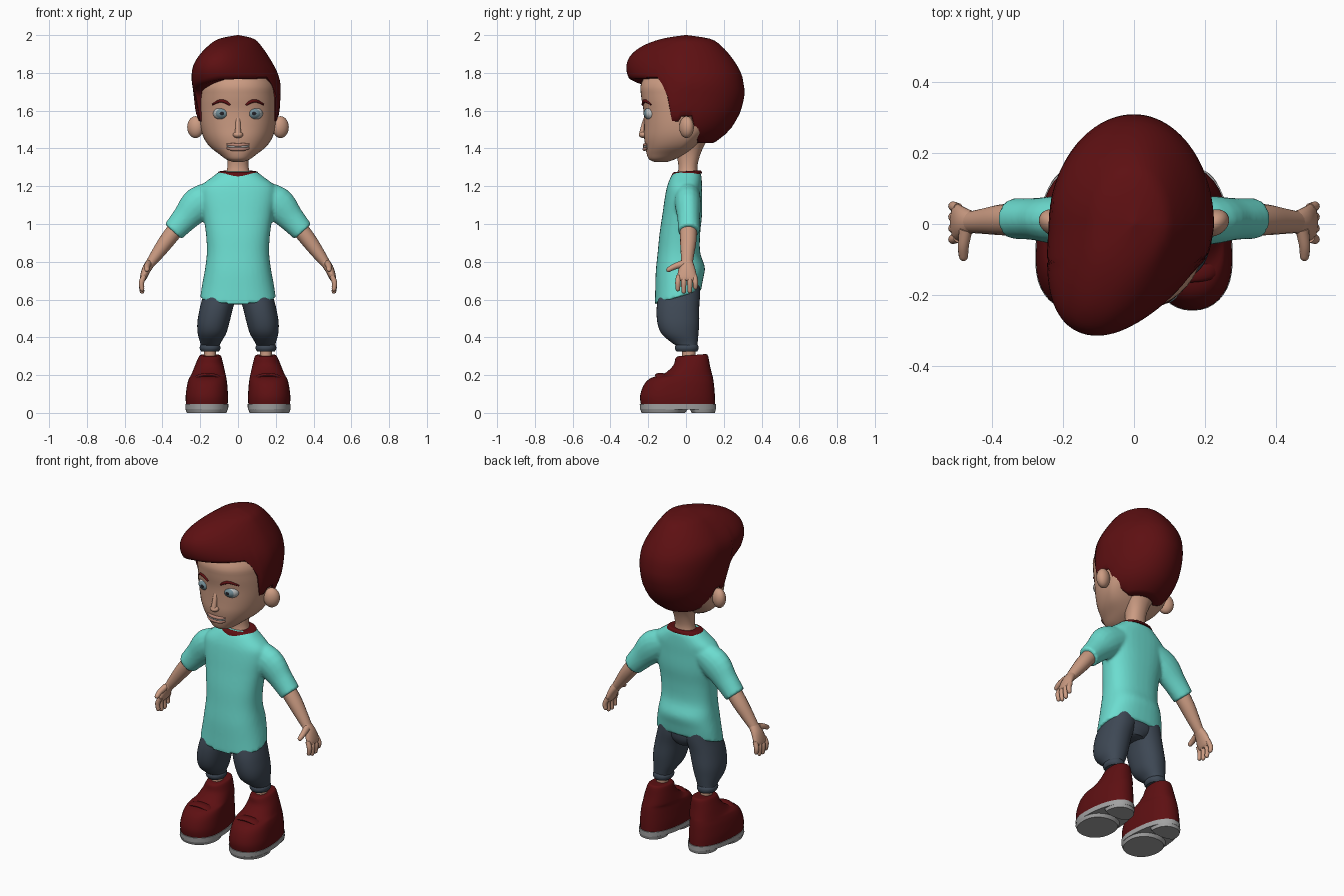
import bpy, bmesh, math
from mathutils import Vector, Matrix


def material(name, r, g, b):
    m = bpy.data.materials.new(name)
    m.diffuse_color = (r, g, b, 1)
    return m


SKIN = material("skin", .60, .33, .225)
RED = material("dark_red", .11, .005, .006)
TEAL = material("turquoise", .15, .72, .63)
NAVY = material("slate_blue", .048, .065, .09)
GREY = material("sole_grey", .36, .36, .36)
WHITE = material("eye_white", .50, .52, .52)
IRIS = material("iris", .17, .27, .31)
BLACK = material("pupil", .015, .015, .02)
LIP = material("lip", .47, .23, .17)


def finish(name, bm, mats):
    bmesh.ops.recalc_face_normals(bm, faces=bm.faces)
    me = bpy.data.meshes.new(name)
    bm.to_mesh(me)
    bm.free()
    for m in mats:
        me.materials.append(m)
    ob = bpy.data.objects.new(name, me)
    bpy.context.collection.objects.link(ob)
    bpy.ops.object.select_all(action='DESELECT')
    ob.select_set(True)
    bpy.context.view_layer.objects.active = ob
    bpy.ops.object.shade_smooth_by_angle(angle=math.radians(50))
    return ob


def skin_rings(name, rings, mat, s=1):
    bm = bmesh.new()
    vs = [[bm.verts.new((p[0] * s, p[1], p[2])) for p in r] for r in rings]
    n = len(vs[0])
    for a, b in zip(vs, vs[1:]):
        for i in range(n):
            j = (i + 1) % n
            bm.faces.new((a[i], a[j], b[j], b[i]))
    bm.faces.new(vs[0])
    bm.faces.new(vs[-1])
    return finish(name, bm, [mat])


def dense(rows, k=4):
    """Smooth curve through table rows."""
    out = []
    for i in range(len(rows) - 1):
        p0, p1, p2 = rows[max(i - 1, 0)], rows[i], rows[i + 1]
        p3 = rows[min(i + 2, len(rows) - 1)]
        for j in range(k):
            t = j / k
            out.append([.5 * (2 * b + (c - a) * t + (2 * a - 5 * b + 4 * c - d) * t * t
                              + (3 * b - a - 3 * c + d) * t ** 3)
                        for a, b, c, d in zip(p0, p1, p2, p3)])
    return out + [list(rows[-1])]


def loft(name, rows, mat, s=1, n=2.2, k=4, seg=36):
    """Rows: centre x, half width, front y, widest y, back y, z, tilt."""
    rings = []
    for cx, hw, yf, yc, yb, z, tilt in dense(rows, k):
        ring = []
        for i in range(seg):
            a = 2 * math.pi * i / seg
            c, sn = math.cos(a), math.sin(a)
            x = cx + hw * math.copysign(abs(c) ** (2 / n), c)
            y = yc + (yb - yc if sn > 0 else yf - yc) * abs(sn) ** (2 / n)
            ring.append((x, y, z + tilt * (y - yf)))
        rings.append(ring)
    return skin_rings(name, rings, mat, s)


def tube(name, rows, mat, s=1, seg=16, tip=False):
    """Rows: x, y, z, radius along y, radius across."""
    rows = dense(rows, 4)
    if tip:
        p, q = rows[-1], rows[-2]
        d = (Vector(p[:3]) - Vector(q[:3])).normalized()
        for f, sc in ((.5, .85), (.85, .5), (1, .1)):
            rows.append(list(Vector(p[:3]) + d * f * p[4]) + [p[3] * sc, p[4] * sc])
    rings = []
    for i, r in enumerate(rows):
        t = (Vector(rows[min(i + 1, len(rows) - 1)][:3]) - Vector(rows[max(i - 1, 0)][:3])).normalized()
        u = t.cross(Vector((0, 1, 0))).normalized()
        v = u.cross(t)
        rings.append([Vector(r[:3]) + v * r[3] * math.cos(a) + u * r[4] * math.sin(a)
                      for a in (2 * math.pi * j / seg for j in range(seg))])
    return skin_rings(name, rings, mat, s)


def ball(name, loc, rad, mats, rz=0, rule=None):
    bm = bmesh.new()
    bmesh.ops.create_uvsphere(bm, u_segments=28, v_segments=24, radius=1)
    bmesh.ops.rotate(bm, verts=bm.verts, matrix=Matrix.Rotation(math.pi / 2, 3, 'X'))
    if rule:
        for f in bm.faces:
            f.material_index = rule(f.calc_center_median().normalized())
    bmesh.ops.scale(bm, verts=bm.verts, vec=rad)
    bmesh.ops.rotate(bm, verts=bm.verts, matrix=Matrix.Rotation(rz, 3, 'Z'))
    bmesh.ops.translate(bm, verts=bm.verts, vec=loc)
    return finish(name, bm, mats)


# head and neck
loft("head", [(0, .025, -.165, -.13, -.10, 1.328, 0), (0, .062, -.195, -.12, -.06, 1.342, 0),
              (0, .10, -.208, -.08, 0, 1.37, 0), (0, .15, -.215, -.03, .05, 1.41, 0),
              (0, .183, -.222, 0, .10, 1.46, 0), (0, .198, -.222, 0, .18, 1.52, 0),
              (0, .205, -.225, 0, .24, 1.60, 0), (0, .205, -.238, 0, .27, 1.68, 0),
              (0, .195, -.235, 0, .26, 1.75, 0), (0, .12, -.16, 0, .18, 1.87, 0)], SKIN, seg=48)
loft("neck", [(0, .075, -.05, .01, .07, 1.24, 0), (0, .056, -.04, .01, .06, 1.30, 0),
              (0, .06, -.05, .02, .08, 1.38, 0), (0, .09, -.05, .03, .12, 1.46, 0)], SKIN)

# hair: columns run from a shaped hairline up to the crown
SHAPE = dense([(1.43, .13, .13, .20, .15), (1.485, .18, .18, .22, .22), (1.54, .208, .205, .24, .26),
               (1.6, .225, .22, .25, .29), (1.685, .235, .225, .265, .31), (1.74, .24, .225, .285, .305),
               (1.79, .24, .213, .31, .295), (1.84, .23, .19, .315, .27), (1.89, .20, .16, .295, .235),
               (1.94, .155, .125, .235, .19), (1.98, .10, .085, .13, .13), (2.0, .004, .004, .004, .004)])
HAIRLINE = [(-180, 1.43), (-120, 1.43), (-102, 1.46), (-98, 1.57), (-82, 1.57), (-80, 1.54), (-72, 1.54),
            (-67, 1.70), (-55, 1.715), (-30, 1.74), (0, 1.765), (60, 1.77), (67, 1.70), (72, 1.54),
            (80, 1.54), (82, 1.57), (98, 1.57), (102, 1.46), (120, 1.43), (180, 1.43)]


def lookup(table, v):
    for a, b in zip(table, table[1:]):
        if v <= b[0]:
            t = max(0, (v - a[0]) / (b[0] - a[0]))
            return [p + (q - p) * t for p, q in zip(a, b)]
    return table[-1]


def hair_point(deg, z, scale=1):
    _, xl, xr, yf, yb = lookup(SHAPE, z)
    sn, c = math.sin(math.radians(deg)), math.cos(math.radians(deg))
    x = sn * (xr if sn > 0 else xl)
    if c > 0:  # quiff swept to one side
        x -= .1 * c ** 1.5 * min(1, max(0, (z - 1.65) / .1)) * yf / .31
    return (x * scale, -c * (yf if c > 0 else yb) * scale, z)


angles = [-180 + 4 * i for i in range(90)]
low = [lookup(HAIRLINE, a)[1] for a in angles]
hair = [[hair_point(a, z, sc) for a, z in zip(angles, low)] for sc in (.72, .96)]
for r in range(25):
    t = math.sin(math.pi / 2 * r / 24)
    hair.append([hair_point(a, z + .008 + (1.992 - z) * t) for a, z in zip(angles, low)])
skin_rings("hair", hair, RED)


# face
def face_y(x, hw=.205, yf=-.228):
    return yf * (1 - (abs(x) / hw) ** 2.2) ** (1 / 2.2)


tube("nose_bridge", [(0, -.205, 1.57, .015, .014), (0, -.222, 1.52, .015, .014),
                     (0, -.235, 1.475, .014, .016)], SKIN, tip=True)
ball("nose", (0, -.226, 1.473), (.027, .024, .018), [SKIN])
for nm, z, r, m in (("upper_lip", 1.418, .009, LIP), ("teeth", 1.408, .007, WHITE), ("lower_lip", 1.396, .010, LIP)):
    tube(nm, [(x, face_y(x, .15, -.216) - .004, z + 1.2 * x * x, r * f, r * f)
              for x, f in ((-.06, .4), (-.03, 1), (0, 1), (.03, 1), (.06, .4))], m)

# shirt body
shirt = loft("shirt", [(0, .20, -.165, -.04, .08, .575, .30), (0, .19, -.163, -.03, .09, .65, .22),
                       (0, .175, -.16, -.03, .10, .75, .08), (0, .165, -.15, -.03, .075, .85, 0),
                       (0, .17, -.14, -.03, .075, .95, 0), (0, .185, -.125, -.02, .085, 1.05, 0),
                       (0, .20, -.112, -.01, .085, 1.14, 0), (0, .195, -.10, 0, .085, 1.2, 0),
                       (0, .135, -.08, 0, .082, 1.25, 0), (0, .10, -.06, 0, .075, 1.277, 0)], TEAL, n=2.4)
sleeves = []

for s, side in ((1, "left"), (-1, "right")):
    ball(side + "_ear", (.225 * s, .003, 1.513), (.046, .036, .058), [SKIN], rz=.5 * s)
    ball(side + "_eye", (.085 * s, -.175, 1.585), (.047, .05, .037), [WHITE, IRIS, BLACK],
         rule=lambda d: 2 if -d.y > .95 else 1 if -d.y > .72 else 0)
    tube(side + "_eyebrow", [(x, face_y(x) - .005, z, r, r) for x, z, r in
                             ((.042, 1.63, .005), (.07, 1.648, .009), (.1, 1.65, .008), (.136, 1.632, .004))],
         RED, s)
    # arm, hand and fingers
    sleeves.append(tube("sleeve", [(.07, .005, 1.18, .065, .06), (.2, .01, 1.112, .07, .092),
                                   (.28, .014, 1.03, .06, .072), (.343, .015, .96, .058, .06)], TEAL, s))
    tube(side + "_arm", [(.30, .012, 1.01, .045, .045), (.37, .012, .92, .044, .042),
                         (.425, .008, .845, .036, .034), (.465, .005, .79, .030, .025)], SKIN, s)
    tube(side + "_palm", [(.455, .005, .805, .030, .025), (.482, .005, .765, .043, .024),
                          (.502, .005, .715, .053, .018), (.505, .005, .70, .045, .012)], SKIN, s)
    for i, (y, z) in enumerate(((-.043, .655), (-.012, .643), (.02, .645), (.05, .665))):
        tube(f"{side}_finger_{i + 1}", [(.497, y * .9, .725, .014, .014), (.511, y, .69, .014, .014),
                                       (.508, y, z, .012, .012)], SKIN, s, 12, True)
    tube(side + "_thumb", [(.475, -.015, .79, .02, .018), (.482, -.06, .775, .016, .016),
                           (.482, -.092, .758, .013, .013)], SKIN, s, 12, True)
    # trouser leg with cuff
    loft(side + "_trouser_leg", [(.148, .05, -.05, .01, .06, .355, 0), (.145, .056, -.08, 0, .062, .375, 0),
                                 (.138, .075, -.13, -.03, .066, .42, 0), (.13, .085, -.152, -.04, .07, .48, 0),
                                 (.113, .088, -.155, -.04, .07, .56, 0), (.09, .09, -.14, -.03, .075, .64, 0),
                                 (.085, .085, -.12, -.02, .07, .72, 0)], NAVY, s)
    loft(side + "_cuff", [(.148, .046, -.05, .005, .06, .325, 0), (.148, .054, -.058, .005, .066, .338, 0),
                          (.148, .054, -.058, .005, .066, .352, 0), (.148, .046, -.05, .005, .06, .364, 0)], NAVY, s)
    loft(side + "_ankle", [(.148, .036, -.025, .015, .055, .22, 0), (.148, .031, -.02, .015, .05, .30, 0),
                           (.148, .034, -.022, .015, .052, .35, 0)], SKIN, s)
    # shoe
    loft(side + "_shoe", [(.165, .11, -.238, -.10, .155, .04, 0), (.165, .112, -.243, -.10, .153, .09, 0),
                          (.163, .106, -.222, -.09, .148, .15, 0), (.160, .098, -.185, -.07, .143, .185, 0),
                          (.156, .09, -.12, -.02, .138, .205, 0), (.152, .076, -.068, .02, .127, .25, 0),
                          (.148, .060, -.055, .03, .116, .29, .08), (.148, .050, -.04, .03, .10, .30, .08)], RED, s)
    tube(side + "_shoe_strap", [(.07, -.10, .14, .03, .012), (.10, -.125, .185, .03, .012),
                                (.16, -.135, .200, .03, .012), (.22, -.125, .185, .03, .012),
                                (.255, -.10, .14, .03, .012)], RED, s)
    for nm, rows in (("sole", [(.165, .113, -.243, -.10, .16, .018, 0), (.165, .114, -.245, -.10, .16, .046, 0)]),
                     ("sole_front", [(.166, .105, -.235, -.11, -.005, 0, 0), (.166, .112, -.243, -.11, .01, .02, 0)]),
                     ("heel", [(.165, .078, .03, .06, .153, 0, 0), (.165, .084, .02, .05, .158, .02, 0)])):
        loft(f"{side}_{nm}", rows, GREY, s, k=1)

# merge sleeves into the shirt with soft seams
bpy.ops.object.select_all(action='DESELECT')
for ob in sleeves + [shirt]:
    ob.select_set(True)
bpy.context.view_layer.objects.active = shirt
bpy.ops.object.join()
rm = shirt.modifiers.new("merge", 'REMESH')
rm.mode = 'VOXEL'
rm.voxel_size = .009
rm.use_smooth_shade = True
sm = shirt.modifiers.new("soften", 'SMOOTH')
sm.factor = .5
sm.iterations = 5

# collar and seat of the trousers
loft("collar", [(0, .112, -.08, 0, .085, 1.248, .12), (0, .102, -.068, 0, .08, 1.272, .07),
                (0, .07, -.045, 0, .066, 1.276, .07)], RED)
loft("trouser_seat", [(0, .06, -.08, -.02, .05, .575, 0), (0, .13, -.12, -.02, .07, .62, 0),
                      (0, .15, -.12, -.02, .07, .70, 0)], NAVY)
